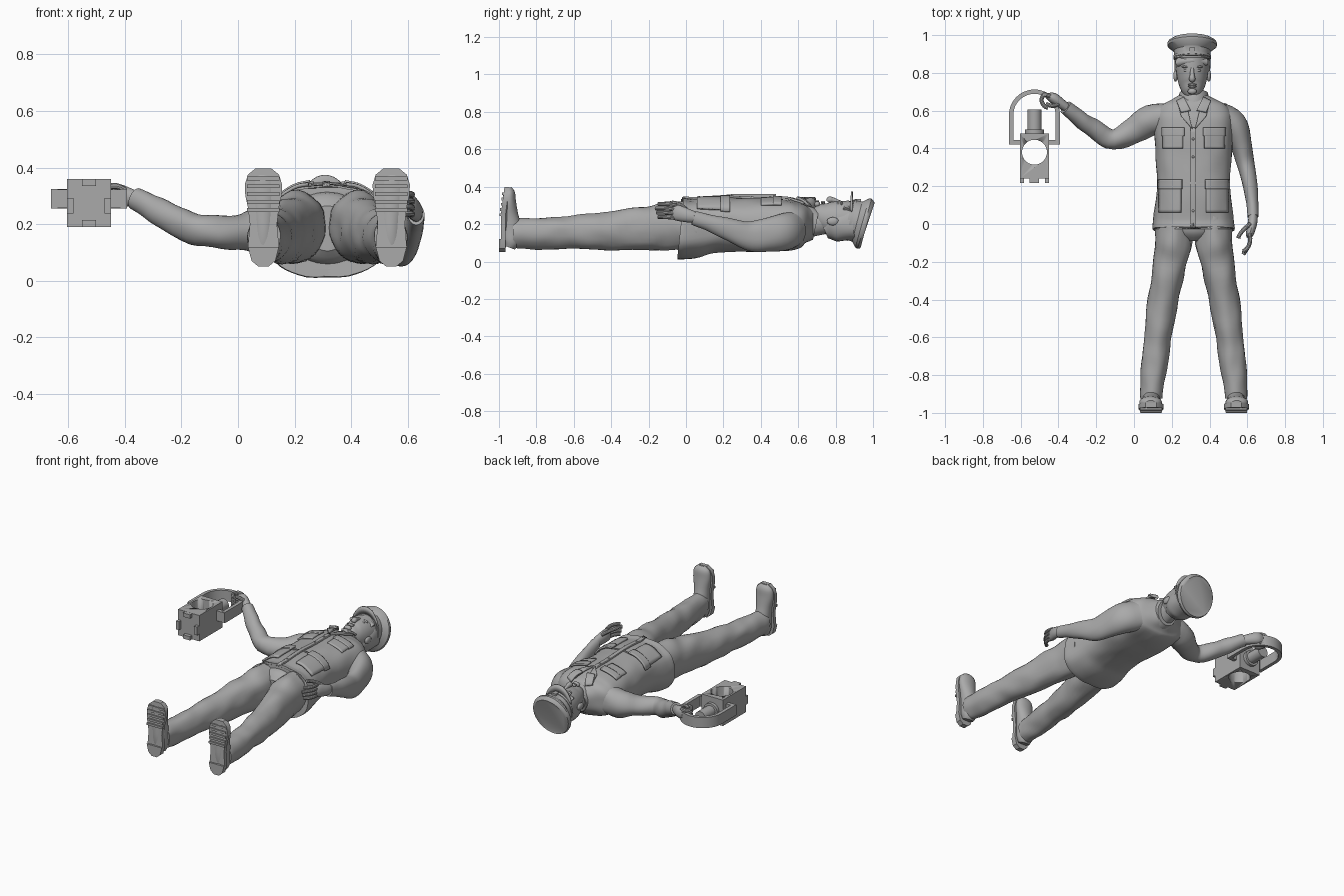
import bpy, bmesh, math
from mathutils import Vector, Matrix, noise
from mathutils.bvhtree import BVHTree

old = bpy.data.objects.get("Cube")
if old:
    bpy.data.objects.remove(old, do_unlink=True)

GREY = (0.4, 0.4, 0.4, 1)
grey = bpy.data.materials.new("plain_grey")
grey.use_nodes = True
grey.diffuse_color = GREY
shader = grey.node_tree.nodes["Principled BSDF"]
shader.inputs["Base Color"].default_value = GREY
shader.inputs["Roughness"].default_value = 0.7

MID = 0.316  # body centre line in x


def finish(name, bm, angle=35):
    """Turn a bmesh into a smooth-by-angle object."""
    bmesh.ops.recalc_face_normals(bm, faces=bm.faces)
    mesh = bpy.data.meshes.new(name)
    bm.to_mesh(mesh)
    bm.free()
    mesh.materials.append(grey)
    ob = bpy.data.objects.new(name, mesh)
    bpy.context.collection.objects.link(ob)
    bpy.ops.object.select_all(action="DESELECT")
    ob.select_set(True)
    bpy.context.view_layer.objects.active = ob
    bpy.ops.object.shade_smooth_by_angle(angle=math.radians(angle))
    return ob


def mirror(ob, name):
    """Copy a part to the other side of the body."""
    bm = bmesh.new()
    bm.from_mesh(ob.data)
    flip = Matrix.Translation((2 * MID, 0, 0)) @ Matrix.Diagonal((-1, 1, 1, 1))
    bm.transform(flip)
    twin = finish(name, bm)
    for mod in ob.modifiers:
        if mod.type == "SOLIDIFY":
            solidify(twin, mod.thickness)


def solidify(ob, thickness):
    mod = ob.modifiers.new("thickness", "SOLIDIFY")
    mod.thickness = thickness
    mod.offset = 0


def spline(rows, steps):
    """Smooth path through rows of position and radii."""
    out = []
    last = len(rows) - 1
    for i in range(last):
        a, b, c, d = (rows[max(0, min(last, i + k))] for k in (-1, 0, 1, 2))
        for s in range(steps):
            t = s / steps
            out.append([q + t * ((r - p) + t * ((2 * p - 5 * q + 4 * r - w) + t * (3 * q - p - 3 * r + w))) / 2
                        for p, q, r, w in zip(a, b, c, d)])
    return out + [list(rows[-1])]


def loft(name, rows, sides=28, steps=4, power=2, up=(0, 0, 1), folds=0, angle=35):
    """Skin rings of (x, y, z, side radius, up radius) along a path."""
    rows = spline(rows, steps)
    pts = [Vector(r[:3]) for r in rows]
    bm = bmesh.new()
    rings = []
    for i, row in enumerate(rows):
        t = (pts[min(i + 1, len(pts) - 1)] - pts[max(i - 1, 0)]).normalized()
        u = t.cross(Vector(up)).normalized()
        v = u.cross(t)
        ring = []
        for k in range(sides):
            a = math.tau * k / sides
            c, s = (math.copysign(abs(f) ** (2 / power), f) for f in (math.cos(a), math.sin(a)))
            offset = u * c * row[3] + v * s * row[4]
            p = pts[i] + offset
            p += offset.normalized() * folds * noise.noise(Vector((p.x * 14, p.y * 9, p.z * 14)))
            ring.append(bm.verts.new(p))
        rings.append(ring)
    for r, q in zip(rings, rings[1:]):
        for k in range(sides):
            n = (k + 1) % sides
            bm.faces.new((r[k], r[n], q[n], q[k]))
    bm.faces.new(rings[0])
    bm.faces.new(rings[-1])
    return finish(name, bm, angle)


def prism(name, outline, place, depth):
    """Extrude a flat outline; place maps 2D points into space."""
    bm = bmesh.new()
    face = bm.faces.new([bm.verts.new(place(a, b)) for a, b in outline])
    new = bmesh.ops.extrude_face_region(bm, geom=[face])["geom"]
    bmesh.ops.translate(bm, vec=depth, verts=[g for g in new if isinstance(g, bmesh.types.BMVert)])
    return finish(name, bm)


def ball(name, centre, radii):
    bm = bmesh.new()
    bmesh.ops.create_uvsphere(bm, u_segments=16, v_segments=10, radius=1)
    bm.transform(Matrix.Translation(centre) @ Matrix.Diagonal((*radii, 1)))
    return finish(name, bm)


def box(name, centre, size):
    bm = bmesh.new()
    bmesh.ops.create_cube(bm, size=1)
    bm.transform(Matrix.Translation(centre) @ Matrix.Diagonal((*size, 1)))
    return finish(name, bm)


def finger(name, path, r=0.011):
    return loft(name, [(*p, r, r) for p in path] , sides=10, steps=3)


# Jacket
jacket = loft("jacket", [(MID, y, z, a, b) for y, z, a, b in (
    (.01, .175, .18, .13), (-.03, .175, .217, .163), (.03, .175, .213, .158), (.12, .19, .2, .148),
    (.22, .196, .193, .145), (.35, .195, .2, .143), (.48, .195, .209, .14), (.57, .195, .21, .13),
    (.62, .2, .185, .112), (.655, .2, .125, .09), (.68, .2, .08, .07))], sides=48, power=2.5, folds=.006)
probe = bmesh.new()
probe.from_mesh(jacket.data)
tree = BVHTree.FromBMesh(probe)
probe.free()


def patch(name, corners, lift=.006, thick=.012, n=8):
    """Cloth panel laid over the front of the jacket."""
    a, b, c, d = (Vector(p) for p in corners)
    bm = bmesh.new()
    grid = []
    for i in range(n + 1):
        for j in range(n + 1):
            p = a.lerp(b, i / n).lerp(d.lerp(c, i / n), j / n)
            hit = tree.ray_cast(Vector((p.x, p.y, 1)), Vector((0, 0, -1)))[0]
            grid.append(bm.verts.new((p.x, p.y, (hit.z if hit else .22) + lift)))
    for i in range(n):
        for j in range(n):
            k = i * (n + 1) + j
            bm.faces.new((grid[k], grid[k + 1], grid[k + n + 2], grid[k + n + 1]))
    ob = finish(name, bm)
    solidify(ob, thick)
    return ob


def rect(x0, x1, y0, y1):
    return ((x0, y0), (x1, y0), (x1, y1), (x0, y1))


# Pockets, flaps, lapels and collar, each mirrored
for part, corners, lift in (
        ("chest_pocket", rect(.155, .26, .4, .49), .005), ("chest_flap", rect(.148, .267, .465, .51), .011),
        ("hip_pocket", rect(.135, .25, .06, .2), .01), ("hip_flap", rect(.13, .255, .185, .235), .016),
        ("lapel", ((.31, .5), (.25, .57), (.235, .63), (.275, .64)), .01),
        ("collar_point", ((.3, .6), (.25, .59), (.225, .65), (.265, .67)), .024)):
    mirror(patch("right_" + part, corners, lift), "left_" + part)
patch("button_strip", rect(.3, .325, -.02, .51), .004, n=20)
patch("waist_seam", rect(.15, .48, .212, .222), .002, .006, 16)
for i in range(5):
    ball("button", (.313, .07 + i * .095, .344), (.007, .007, .006))
loft("collar", [(MID, .62, .2, .095, .1), (MID, .665, .2, .082, .093), (MID, .695, .195, .075, .08)], steps=2)

# Trouser legs
leg = loft("right_leg", [(.212, .06, .19, .1, .12), (.212, -.08, .19, .101, .13), (.19, -.2, .18, .09, .118),
                         (.155, -.4, .165, .08, .104), (.125, -.6, .155, .074, .088),
                         (.108, -.76, .152, .068, .084), (.095, -.88, .152, .059, .08),
                         (.094, -.925, .152, .055, .073)], steps=6, folds=.011)
mirror(leg, "left_leg")
loft("trouser_seat", [(MID, .05, .185, .17, .13), (MID, -.04, .185, .15, .125), (MID, -.09, .185, .07, .08)])

# Shoes with sole, heel and tread bars
shoe = loft("right_shoe", [(.092, -.945, .075, .035, .03), (.092, -.935, .11, .048, .05), (.092, -.935, .18, .048, .055),
                           (.09, -.942, .25, .05, .045), (.088, -.945, .32, .06, .036), (.088, -.945, .37, .054, .03),
                           (.088, -.948, .395, .025, .014)], up=(0, 1, 0))
mirror(shoe, "left_shoe")
half = [(.05, .018), (.07, .042), (.12, .055), (.2, .048), (.26, .055), (.3, .064), (.34, .066), (.375, .055), (.397, .028)]
outline = [(w, z) for z, w in half] + [(-w, z) for z, w in reversed(half)]


def sole_point(w, z):
    return (.09 + w, -.99 + max(0, z - .25) * .13, z)


mirror(prism("right_sole", outline, sole_point, (0, .025, 0)), "left_sole")
heel = [(w, z) for w, z in outline if z < .15]
mirror(prism("right_heel", heel, lambda w, z: (.09 + w, -1, z), (0, .03, 0)), "left_heel")
for i in range(5):
    z = .25 + i * .028
    mirror(box("right_tread", (.09, sole_point(0, z)[1] - .002, z), (.115, .01, .014)), "left_tread")

# Arms
loft("right_arm", [(.19, .56, .195, .08, .09), (.09, .55, .18, .082, .085), (0, .495, .17, .068, .062),
                   (-.11, .447, .175, .054, .057), (-.2, .495, .2, .052, .055), (-.29, .56, .25, .043, .046),
                   (-.365, .617, .287, .035, .038)], folds=.008)
loft("left_arm", [(.45, .58, .18, .07, .09), (.52, .53, .16, .075, .1), (.567, .42, .14, .056, .09),
                  (.59, .33, .14, .047, .078), (.608, .24, .17, .043, .06), (.625, .12, .21, .032, .045),
                  (.63, .04, .235, .029, .037)], folds=.006)

# Right hand closed round the lantern handle
loft("right_hand", [(-.35, .61, .285, .022, .026), (-.39, .64, .296, .027, .034), (-.43, .668, .305, .028, .038),
                    (-.465, .68, .305, .012, .03)], sides=16)
for i in range(4):
    z = .272 + i * .021
    finger("right_finger", ((-.44, .675, z), (-.475, .685, z), (-.49, .655, z), (-.475, .625, z), (-.455, .615, z)))
finger("right_thumb", ((-.4, .635, .32), (-.43, .625, .335), (-.465, .635, .33)))

# Left hand hanging open
loft("left_hand", [(.63, .06, .235, .022, .028), (.628, .01, .245, .025, .036), (.615, -.045, .26, .022, .042),
                   (.608, -.07, .265, .014, .036)], sides=16)
for i in range(4):
    z = .232 + i * .023
    reach = .145 + .008 * (i % 3)
    finger("left_finger", ((.612, -.05, z), (.615, -.09, z + .004), (.602, -.125, z + .006), (.578, -reach, z + .006)))
finger("left_thumb", ((.615, 0, .28), (.585, -.025, .3), (.56, -.055, .312), (.552, -.075, .315)))

# Head and face
CX = .308
loft("neck", [(CX, .6, .19, .07, .08), (CX, .66, .2, .06, .07), (CX, .74, .215, .06, .068)])
loft("head", [(CX, y, z, a, b) for y, z, a, b in (
    (.683, .285, .022, .024), (.695, .272, .045, .046), (.73, .248, .067, .075), (.775, .232, .08, .092),
    (.83, .224, .087, .1), (.89, .22, .088, .102))])
loft("hair", [(CX, .74, .17, .06, .05), (CX, .78, .185, .087, .08), (CX, .83, .195, .095, .09), (CX, .89, .205, .096, .1)], folds=.01)
loft("fringe", [(CX - .07, .855, .27, .02, .025), (CX, .865, .315, .02, .018), (CX + .07, .855, .27, .02, .025)], sides=12, folds=.012)
loft("nose", [(CX, .825, .315, .009, .01), (CX, .79, .327, .012, .014), (CX, .768, .33, .017, .017), (CX, .758, .32, .012, .01)], sides=12)
for side, s in (("right", -1), ("left", 1)):
    ball(side + "_eye", (CX + s * .032, .813, .307), (.014, .008, .01))
    ball(side + "_brow", (CX + s * .034, .832, .308), (.022, .007, .012))
    ball(side + "_ear", (CX + s * .088, .785, .215), (.012, .032, .022))
for y in (.728, .738):
    ball("lip", (CX, y, .315), (.024, .006, .008))
ball("chin", (CX, .702, .306), (.024, .016, .016))

# Peaked cap
loft("cap", [(CX, y, z, a, b) for y, z, a, b in (
    (.865, .226, .094, .107), (.915, .213, .097, .11), (.92, .212, .102, .114), (.942, .206, .13, .136),
    (.955, .202, .132, .139), (.967, .199, .126, .132), (.97, .198, .115, .122))], sides=40, steps=1)
loft("cap_band", [(CX, .877, .223, .1, .112), (CX, .89, .22, .1, .112)], sides=40, steps=1)
box("cap_badge", (CX, .918, .328), (.03, .035, .012))
bm = bmesh.new()
edge = []
for i in range(17):
    a = math.radians(-68 + i * 8.5)
    s, c = math.sin(a), math.cos(a)
    edge.append([bm.verts.new((CX + r * s, y, .222 + h * c)) for r, y, h in ((.092, .89, .105), (.1, .875 + .012 * c, .152))])
for p, q in zip(edge, edge[1:]):
    bm.faces.new((p[0], q[0], q[1], p[1]))
solidify(finish("cap_peak", bm), .009)

# Lantern body with a round opening right through it
LX, LZ = -.527, .275
body = box("lantern_body", (LX, .36, LZ), (.155, .24, .17))
bm = bmesh.new()
bmesh.ops.create_cone(bm, cap_ends=True, segments=40, radius1=.066, radius2=.066, depth=.5,
                      matrix=Matrix.Translation((LX, .38, LZ)))
cutter = finish("opening_cutter", bm)
cutter.hide_render = True
cut = body.modifiers.new("opening", "BOOLEAN")
cut.operation, cut.object, cut.solver = "DIFFERENCE", cutter, "EXACT"
bpy.context.view_layer.objects.active = body
bpy.ops.object.modifier_apply(modifier=cut.name)
bpy.data.objects.remove(cutter, do_unlink=True)
loft("lantern_chimney", [(LX, y, LZ, r, r) for y, r in ((.47, .05), (.5, .05), (.501, .037), (.605, .037))], steps=1)
for s in (-1, 1):
    box("lantern_side_foot", (LX + s * .066, .232, LZ - .01), (.022, .03, .055))
    box("lantern_end_foot", (LX, .232, LZ + s * .072), (.05, .03, .025))
    box("handle_lug", (LX + s * .1, .433, .29), (.07, .025, .066))

# Arched carrying handle
arch = []
for r, sign in ((.135, 1), (.112, -1)):
    arc = [(LX + r * math.cos(a), .577 + r * math.sin(a)) for a in (math.pi * i / 24 for i in range(25))]
    arc = [(LX + r, .425)] + arc + [(LX - r, .425)]
    arch += arc[::sign]
prism("lantern_handle", arch, lambda x, y: (x, y, .255), (0, 0, .07))
